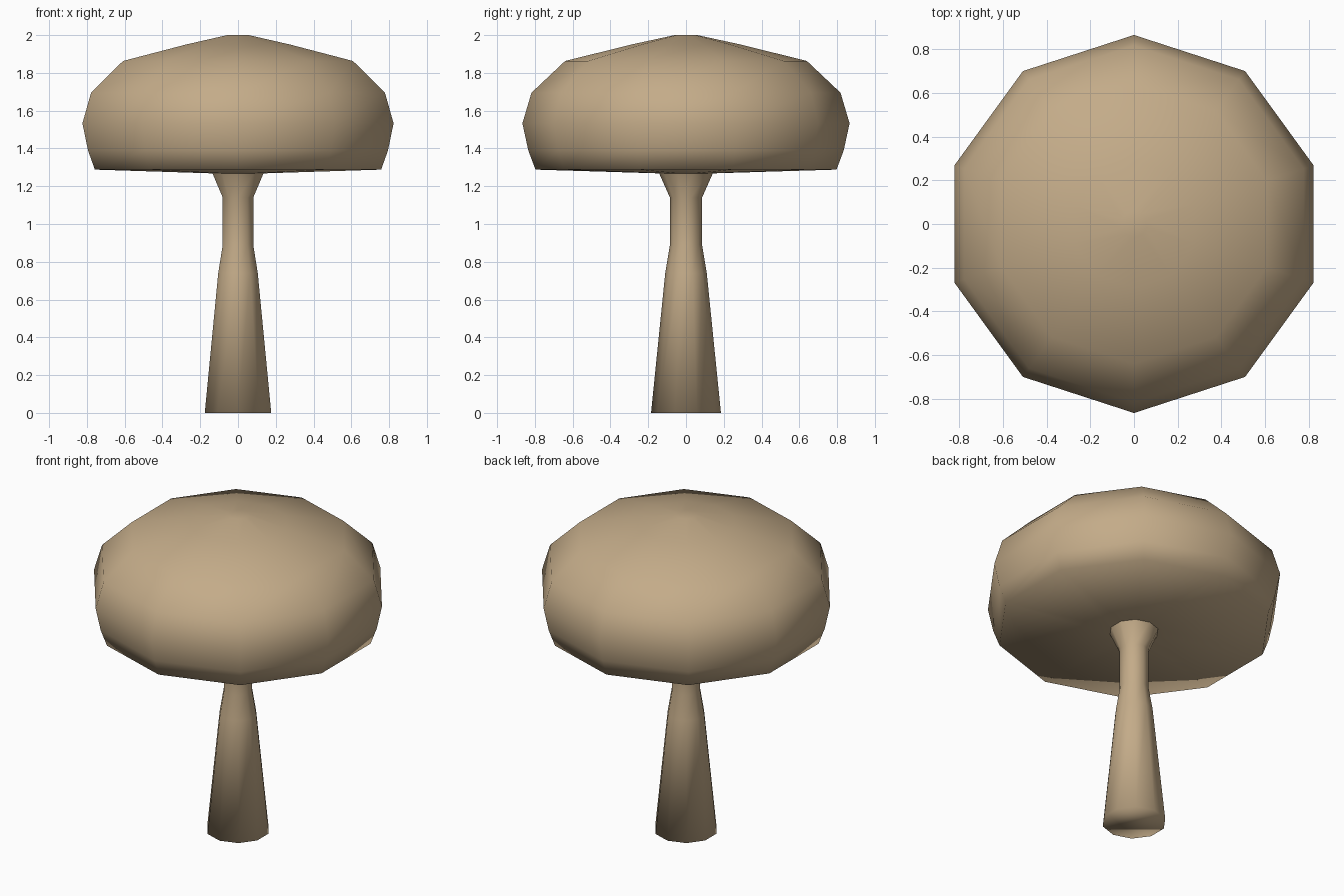
import bpy, bmesh, math

if "Cube" in bpy.data.objects:
    bpy.data.objects.remove(bpy.data.objects["Cube"])

SIDES = 10

tan = bpy.data.materials.new("warm_tan")
tan.diffuse_color = (0.55, 0.41, 0.25, 1.0)
tan.use_nodes = True
tan.node_tree.nodes["Principled BSDF"].inputs["Base Color"].default_value = tan.diffuse_color


def lathe(name, profile, cap_first=False, cap_last=False):
    """Turn a bottom-to-top (radius, height) profile into a smooth ten-sided solid."""
    bm = bmesh.new()
    rings = []
    for r, z in profile:
        ring = []
        for i in range(SIDES):
            a = math.pi / 2 + 2 * math.pi * i / SIDES
            ring.append(bm.verts.new((r * math.cos(a), r * math.sin(a), z)))
        rings.append(ring)
    for low, high in zip(rings, rings[1:]):
        for i in range(SIDES):
            j = (i + 1) % SIDES
            bm.faces.new((low[i], low[j], high[j], high[i]))
    if cap_first:
        bm.faces.new(rings[0][::-1])
    if cap_last:
        bm.faces.new(rings[-1])
    for f in bm.faces:
        f.smooth = True
    mesh = bpy.data.meshes.new(name)
    bm.to_mesh(mesh)
    bm.free()
    mesh.materials.append(tan)
    obj = bpy.data.objects.new(name, mesh)
    bpy.context.collection.objects.link(obj)
    return obj


# stem: wide foot, narrow neck, flare under the cap
lathe("stem", [(0.185, 0.0), (0.11, 0.74), (0.085, 0.89),
               (0.085, 1.14), (0.142, 1.268)], cap_first=True)

# cap: shallow underside, bulging rim, low dome with a small flat crown
lathe("cap", [(0.142, 1.268), (0.797, 1.288), (0.835, 1.39), (0.866, 1.533),
              (0.818, 1.695), (0.64, 1.863), (0.29, 1.95), (0.06, 2.0)],
      cap_last=True)
